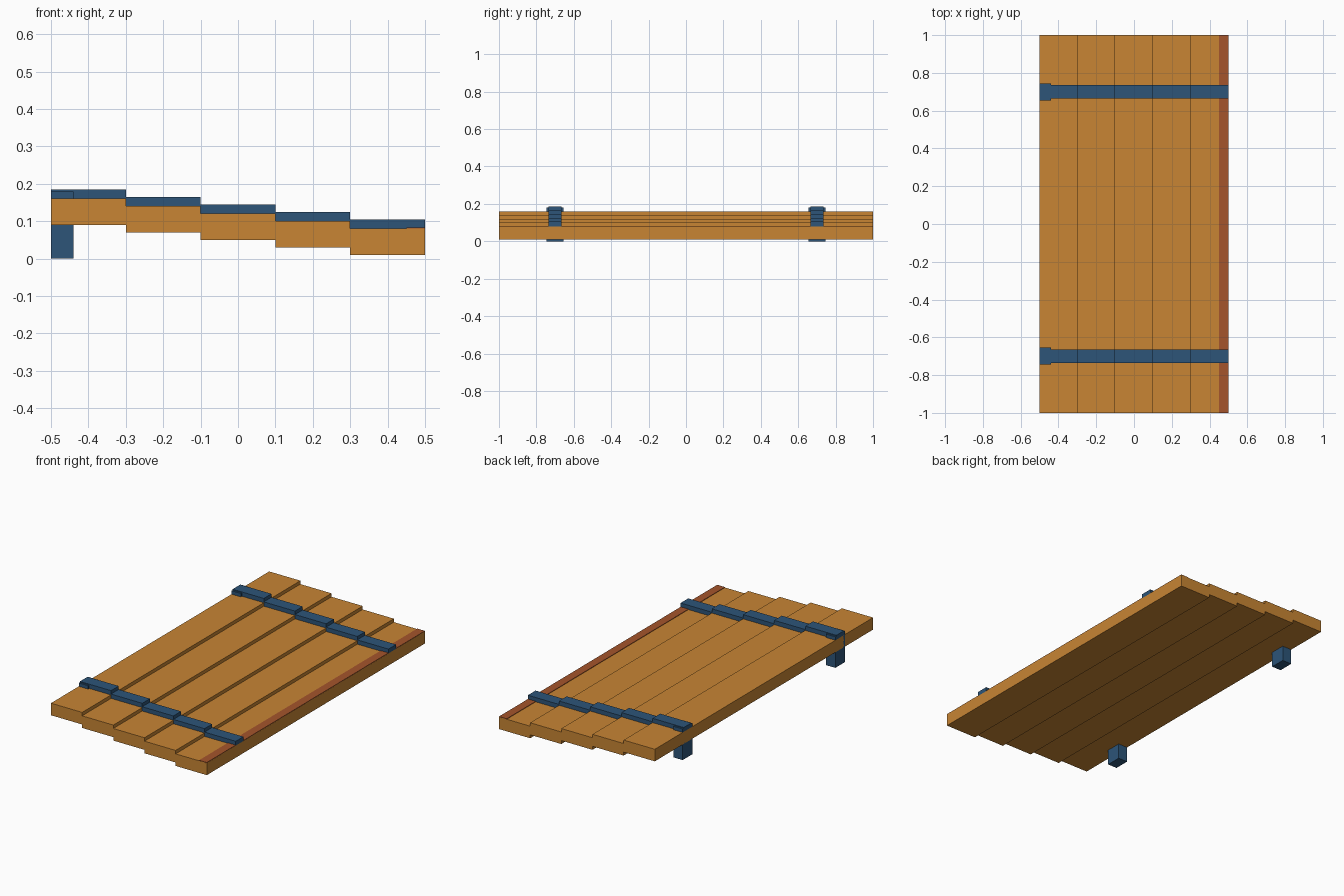
import bpy

if "Cube" in bpy.data.objects:
    bpy.data.objects.remove(bpy.data.objects["Cube"])


def material(name, color):
    m = bpy.data.materials.new(name)
    m.diffuse_color = (*color, 1)
    m.use_nodes = True
    m.node_tree.nodes["Principled BSDF"].inputs["Base Color"].default_value = m.diffuse_color
    return m


WOOD = material("wood", (0.58, 0.235, 0.034))
METAL = material("blue_metal", (0.026, 0.09, 0.19))
TRIM = material("red_trim", (0.376, 0.09, 0.025))


def box(name, x, y, z, mat):
    """Axis-aligned box from (min, max) ranges."""
    bpy.ops.mesh.primitive_cube_add(
        size=1, location=[(r[0] + r[1]) / 2 for r in (x, y, z)])
    o = bpy.context.object
    o.name = name
    o.scale = [r[1] - r[0] for r in (x, y, z)]
    bpy.ops.object.transform_apply(location=False, rotation=False, scale=True)
    o.data.materials.append(mat)
    return o


# Stepped planks, each with a strap section on both sides
for i in range(5):
    x = (-0.5 + 0.2 * i, -0.3 + 0.2 * i)
    top = 0.16 - 0.02 * i
    box(f"plank_{i + 1}", x, (-1, 1), (top - 0.07, top), WOOD)
    for side, y in (("front", -0.7), ("back", 0.7)):
        box(f"{side}_strap_{i + 1}", x, (y - 0.035, y + 0.035),
            (top, top + 0.025), METAL)

# Legs passing up through the highest plank
for side, y in (("front", -0.7), ("back", 0.7)):
    box(f"{side}_leg", (-0.5, -0.44), (y - 0.045, y + 0.045), (0, 0.18), METAL)

# Thin raised trim along the low edge
box("edge_trim", (0.45, 0.4995), (-0.9995, 0.9995), (0.013, 0.083), TRIM)
